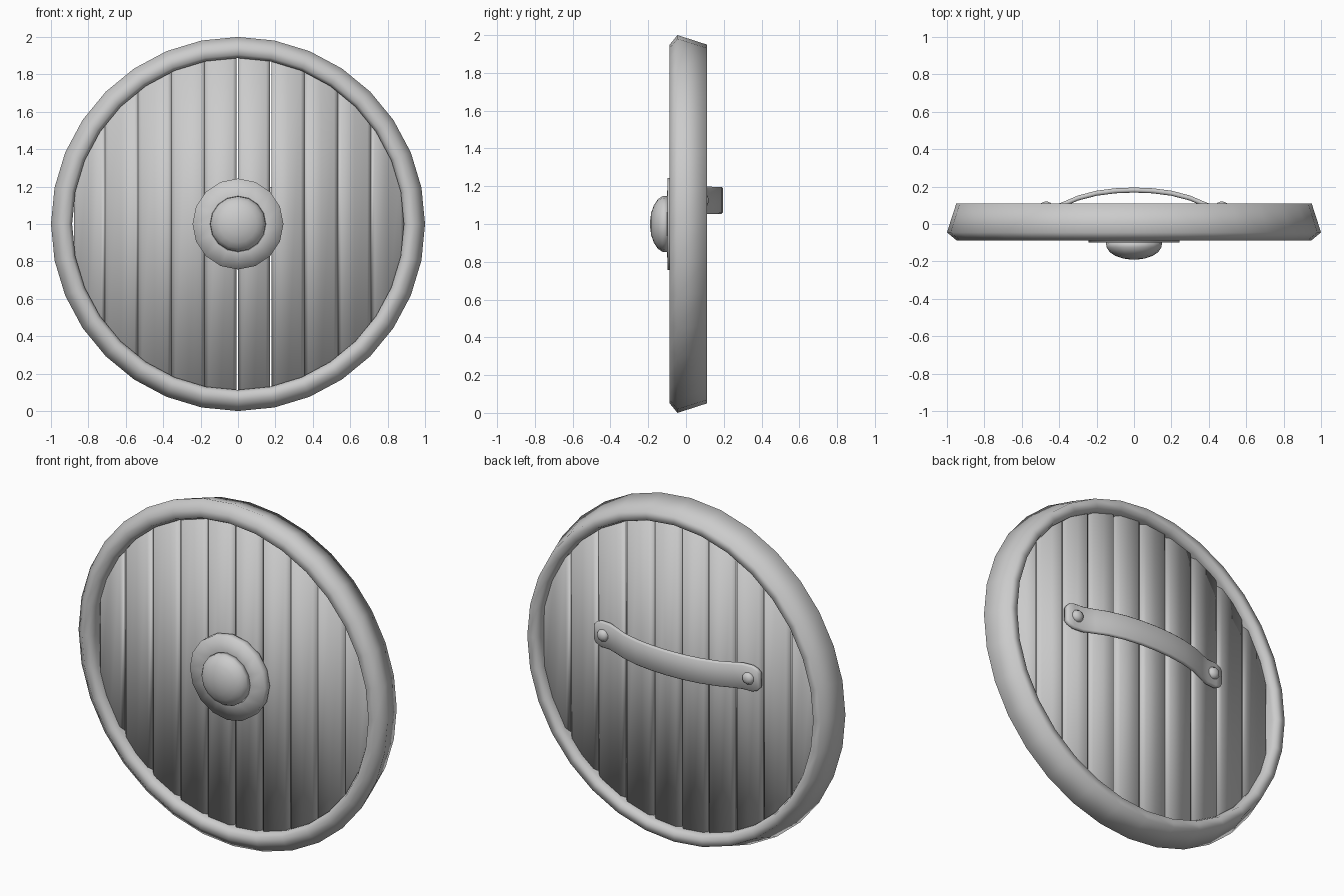
import bpy, bmesh, math

if "Cube" in bpy.data.objects:
    bpy.data.objects.remove(bpy.data.objects["Cube"])


def finish(name, bm):
    bmesh.ops.recalc_face_normals(bm, faces=bm.faces)
    mesh = bpy.data.meshes.new(name)
    bm.to_mesh(mesh)
    bm.free()
    for p in mesh.polygons:
        p.use_smooth = True
    ob = bpy.data.objects.new(name, mesh)
    bpy.context.collection.objects.link(ob)
    return ob


def bridge(bm, a, b):
    n = len(a)
    for i in range(n):
        bm.faces.new((a[i], a[(i + 1) % n], b[(i + 1) % n], b[i]))


def loft(name, rings):
    """Skin a series of closed rings and cap both ends."""
    bm = bmesh.new()
    loops = [[bm.verts.new(p) for p in r] for r in rings]
    for a, b in zip(loops, loops[1:]):
        bridge(bm, a, b)
    bm.faces.new(loops[0])
    bm.faces.new(loops[-1])
    return finish(name, bm)


def circle(r, y, n, x=0, z=1):
    return [(x + r * math.sin(2 * math.pi * i / n), y,
             z + r * math.cos(2 * math.pi * i / n)) for i in range(n)]


# Rim: closed cross-section (y, radius) swept around the y axis
section = [(-0.045, 1.0), (-0.088, 0.948), (-0.088, 0.905), (-0.055, 0.887),
           (0.075, 0.887), (0.11, 0.90), (0.11, 0.95)]
bm = bmesh.new()
loops = [[bm.verts.new(p) for p in circle(r, y, 32)] for y, r in section]
for i in range(len(loops)):
    bridge(bm, loops[i], loops[(i + 1) % len(loops)])
finish("rim", bm)

# Planks: chamfered boards whose ends follow the circle inside the rim
PITCH, R, FRONT, BACK, C = 0.178, 0.925, -0.045, 0.065, 0.02
for k in range(10):
    x0, x1 = (k - 5) * PITCH, (k - 4) * PITCH
    if k == 0:
        x0 = -0.877
    if k in (4, 5):
        x1 -= 0.008
    prof = [(x0, FRONT + C), (x0 + C, FRONT), ((x0 + x1) / 2, FRONT),
            (x1 - C, FRONT), (x1, FRONT + C), (x1, BACK - C), (x1 - C, BACK),
            ((x0 + x1) / 2, BACK), (x0 + C, BACK), (x0, BACK - C)]
    rings = [[(x, y, 1 + s * math.sqrt(R * R - x * x)) for x, y in prof]
             for s in (-1, 1)]
    loft(f"plank_{k + 1}", rings)

# Boss: flat flange with a low dome
loft("boss_flange", [circle(r, y, 16) for r, y in
                     [(0.235, -0.04), (0.243, -0.055), (0.243, -0.098), (0.14, -0.1)]])
loft("boss_dome", [circle(r, y, 16) for r, y in
                   [(0.15, -0.095), (0.147, -0.125), (0.13, -0.15),
                    (0.10, -0.17), (0.06, -0.184), (0.02, -0.19)]])

# Handle strap: arched band with rounded ends (x, outer y, half width)
half = [(0.535, 0.088, 0.045), (0.52, 0.092, 0.063), (0.49, 0.094, 0.075),
        (0.43, 0.098, 0.075), (0.37, 0.122, 0.073), (0.3, 0.152, 0.072),
        (0.2, 0.178, 0.072), (0.1, 0.191, 0.072)]
path = [(-x, y, w) for x, y, w in half] + [(0, 0.195, 0.072)] + half[::-1]
rings = []
for x, y, w in path:
    t, c = 0.027, 0.008
    rings.append([(x, y - t, 1.125 - w + c), (x, y - t + c, 1.125 - w),
                  (x, y - c, 1.125 - w), (x, y, 1.125 - w + c),
                  (x, y, 1.125 + w - c), (x, y - c, 1.125 + w),
                  (x, y - t + c, 1.125 + w), (x, y - t, 1.125 + w - c)])
loft("handle_strap", rings)

# Rivets at the strap ends
for side, x in (("left", -0.47), ("right", 0.47)):
    loft(f"rivet_{side}", [circle(r, y, 10, x, 1.125) for r, y in
                           [(0.035, 0.06), (0.035, 0.1), (0.026, 0.113), (0.01, 0.119)]])
